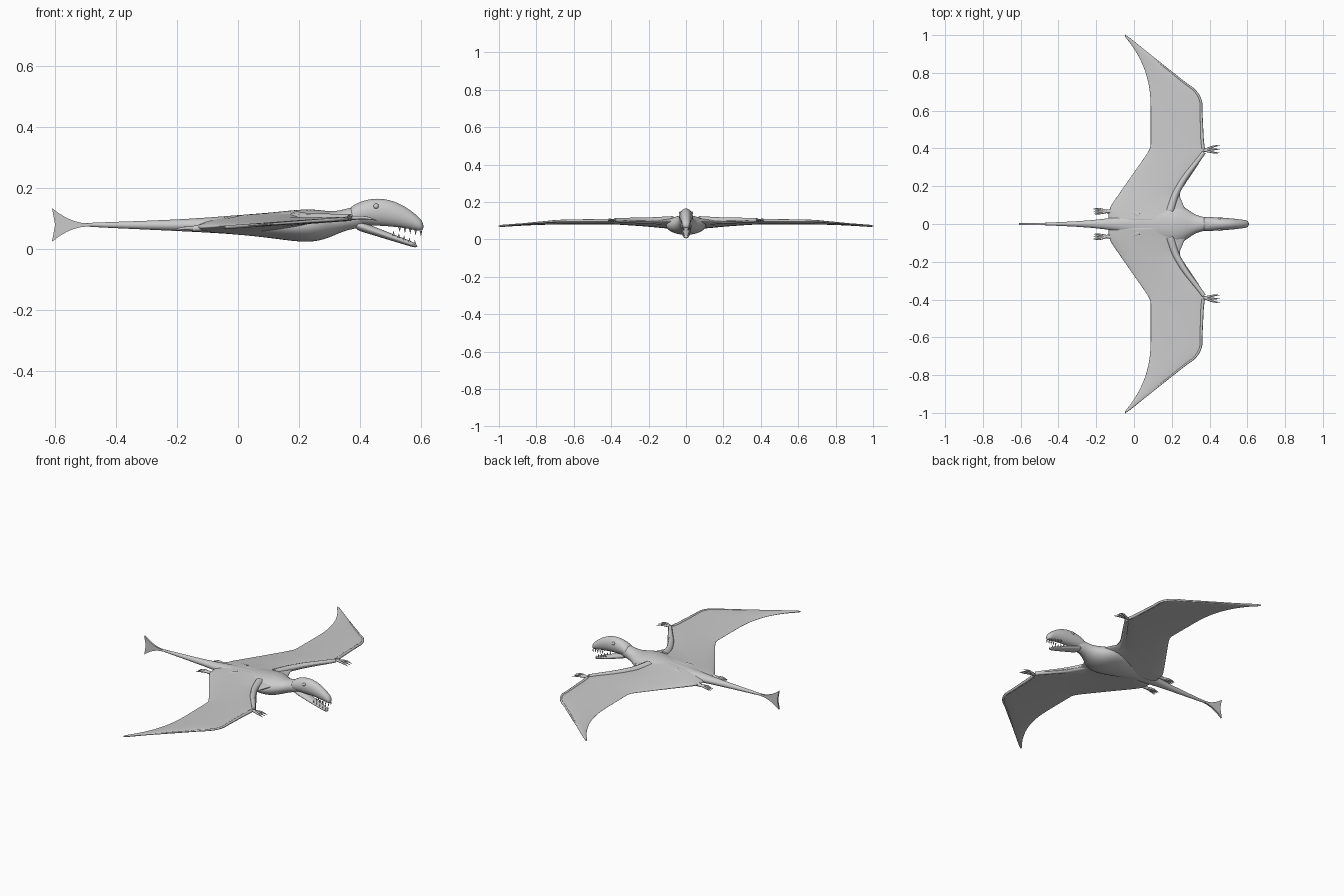
import bpy, bmesh, math
from mathutils import Vector

cube = bpy.data.objects.get("Cube")
if cube:
    bpy.data.objects.remove(cube)

grey = (.6, .6, .6, 1)
skin = bpy.data.materials.new("grey skin")
skin.use_nodes = True
skin.diffuse_color = grey
skin.node_tree.nodes["Principled BSDF"].inputs["Base Color"].default_value = grey


def finish(name, data, mirror):
    """Link the part, colour it and mirror it across the body when paired."""
    part = bpy.data.objects.new(name, data)
    bpy.context.collection.objects.link(part)
    data.materials.append(skin)
    if mirror:
        modifier = part.modifiers.new("Mirror", "MIRROR")
        modifier.use_axis = (False, True, False)
    return part


def mesh_part(name, bm, mirror=False, smooth=True):
    bmesh.ops.recalc_face_normals(bm, faces=bm.faces)
    for face in bm.faces:
        face.smooth = smooth
    mesh = bpy.data.meshes.new(name)
    bm.to_mesh(mesh)
    bm.free()
    return finish(name, mesh, mirror)


def bridge(bm, first, second):
    """Join two closed loops of vertices with quads."""
    count = len(first)
    for i in range(count):
        j = (i + 1) % count
        bm.faces.new((first[i], first[j], second[j], second[i]))


def loft(name, sections, mirror=False, sides=16):
    """Skin ellipses given as centre, first half axis and second half axis."""
    bm = bmesh.new()
    angles = [math.tau * i / sides for i in range(sides)]
    rings = []
    for section in sections:
        centre, across, up = map(Vector, section)
        rings.append([bm.verts.new(centre + across * math.cos(a) + up * math.sin(a))
                      for a in angles])
    for first, second in zip(rings, rings[1:]):
        bridge(bm, first, second)
    bm.faces.new(rings[0])
    bm.faces.new(rings[-1])
    part = mesh_part(name, bm, mirror)
    modifier = part.modifiers.new("Smooth", "SUBSURF")
    modifier.levels = modifier.render_levels = 2
    return part


def body_loft(name, rows):
    """Rows hold position along the body, centre height, half height, half width."""
    return loft(name, [((x, 0, z), (0, width, 0), (0, 0, height))
                       for x, z, height, width in rows])


def tube(name, points):
    """Tapered pair of limbs through points that each end with a radius."""
    curve = bpy.data.curves.new(name, "CURVE")
    curve.dimensions = "3D"
    curve.bevel_depth = 1
    curve.bevel_resolution = 2
    curve.resolution_u = 5
    curve.use_fill_caps = True
    spline = curve.splines.new("BEZIER")
    spline.bezier_points.add(len(points) - 1)
    for knot, (x, y, z, radius) in zip(spline.bezier_points, points):
        knot.co = (x, y, z)
        knot.radius = radius
        knot.handle_left_type = knot.handle_right_type = "AUTO"
    return finish(name, curve, True)


def claws(name, x, y, z, reach, spreads):
    """Fan of curved digits growing from one wrist or ankle."""
    for spread in spreads:
        tube(name, [(x, y, z, .007),
                    (x + reach * .6, y + spread * .8, z, .005),
                    (x + reach, y + spread, z - .008, .001)])


# Torso, neck and tail
body_loft("torso_and_tail", [
    (-.56, .08, .005, .005), (-.2, .077, .018, .016), (0, .08, .032, .055),
    (.13, .077, .045, .1), (.24, .076, .06, .12), (.31, .08, .04, .055),
    (.36, .1, .035, .038), (.43, .11, .04, .03)])

# Skull with an arched crown and a slightly hooked snout
skull_rows = []
for step in range(8):
    t = step / 7
    crown = .135 + .165 * t - .21 * t ** 2
    palate = .077 - .022 * t ** 3
    skull_rows.append((.36 + .25 * t, (crown + palate) / 2, (crown - palate) / 2,
                       .038 - .02 * t ** 2))
body_loft("skull", skull_rows)

# Open lower jaw, tapering down to its tip
jaw_rows = []
for step in range(6):
    t = step / 5
    jaw_rows.append((.38 + .21 * t, .082 - .073 * t, .018 - .01 * t, .03 - .015 * t ** 2))
body_loft("lower_jaw", jaw_rows)

# Eyes
bm = bmesh.new()
bmesh.ops.create_uvsphere(bm, u_segments=12, v_segments=8, radius=.009)
bmesh.ops.translate(bm, verts=bm.verts, vec=(.453, .029, .14))
mesh_part("eyes", bm, True)

# Teeth along both jaws
for step in range(5):
    t = step / 4
    x, y, z = .53 + .07 * t, .022 - .011 * t, .073 - .014 * t
    tube("upper_tooth", [(x, y, z, .004), (x, y, z - .016, .0005)])
    x, z = x - .02, .045 - .03 * t
    tube("lower_tooth", [(x, y, z, .004), (x, y, z + .014, .0005)])

# Upright tail vane, flaring backwards to a notched end
flare = [step / 5 for step in range(6)]
upper = [(-.49 - .12 * t, .079 + .005 + .05 * t ** 2) for t in flare]
lower = [(-.49 - .12 * t, .079 - .005 - .05 * t ** 2) for t in reversed(flare)]
outline = upper + [(-.6, .079)] + lower
bm = bmesh.new()
left, right = [[bm.verts.new((x, side, z)) for x, z in outline] for side in (.005, -.005)]
bm.faces.new(left)
bm.faces.new(right)
bridge(bm, left, right)
mesh_part("tail_vane", bm, smooth=False)


# Wing outline rules, all measured by distance out from the body
def leading_edge(y):
    knots = [(0, .31), (.16, .24), (.37, .38), (.42, .37), (.68, .36), (1, -.04)]
    for (start, near), (end, far) in zip(knots, knots[1:]):
        if y <= end:
            return near + (far - near) * (y - start) / (end - start)


def trailing_edge(y):
    sweep = max(0, (y - .6) / .4) ** 2.5
    return max(-.14, min(.085, .7 * y - .195)) - .14 * sweep


def wing_height(x, y):
    return .08 + .065 * x - .006 * y


# Wing membranes
sections = []
for step in range(33):
    y = max(.01, step / 32)
    lead, trail = leading_edge(y), trailing_edge(y)
    middle, half = (lead + trail) / 2, (lead - trail) / 2
    thickness = .006 + .03 * (1 - y) ** 5
    sections.append(((middle, y, wing_height(middle, y)),
                     (half, 0, half * .065), (0, 0, thickness)))
loft("wing_membranes", sections, True)

# Arm bones, then the long finger that follows the leading edge
tube("arms", [(.19, .07, .1, .024), (.23, .18, .1, .018), (.37, .38, .103, .011)])
finger = []
for step in range(13):
    y = .4 + .6 * step / 12
    x = leading_edge(y) - .008
    finger.append((x, y, wing_height(x, y), .003 + .01 * (1 - y)))
tube("wing_fingers", finger)

# Clawed hands, hind legs and toes
claws("hand_claw", .37, .39, .102, .085, (-.014, .006, .026))
tube("legs", [(.03, .045, .09, .024), (-.04, .07, .08, .019), (-.15, .066, .066, .009)])
claws("toe", -.14, .066, .067, -.074, (-.013, -.002, .009, .018))
